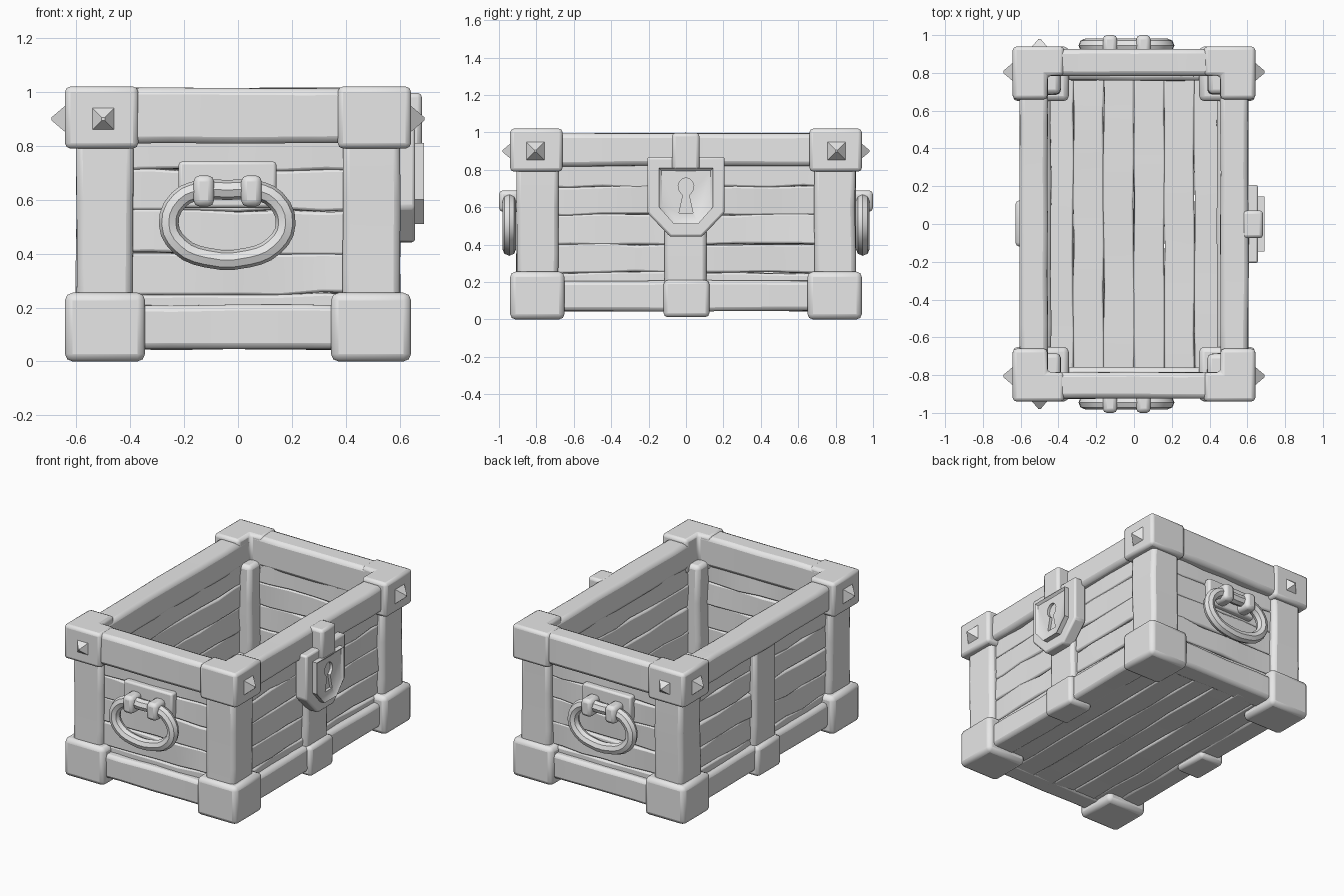
import bpy, bmesh, math, random
from mathutils import Vector, Matrix

random.seed(4)
if "Cube" in bpy.data.objects:
    bpy.data.objects.remove(bpy.data.objects["Cube"], do_unlink=True)

grey = bpy.data.materials.new("plain grey")
grey.use_nodes = True
grey.diffuse_color = (0.8, 0.8, 0.8, 1)
grey.node_tree.nodes["Principled BSDF"].inputs["Base Color"].default_value = (0.8, 0.8, 0.8, 1)


def finish(name, bm, bevel=0.0):
    """Turn a bmesh into an object with softened edges."""
    bmesh.ops.recalc_face_normals(bm, faces=bm.faces)
    mesh = bpy.data.meshes.new(name)
    bm.to_mesh(mesh)
    bm.free()
    mesh.materials.append(grey)
    ob = bpy.data.objects.new(name, mesh)
    bpy.context.collection.objects.link(ob)
    if bevel:
        mod = ob.modifiers.new("soft edges", "BEVEL")
        mod.width = bevel
        mod.segments = 2
        mod.limit_method = "ANGLE"
        mod.angle_limit = math.radians(35)
    return ob


def box(name, x, y, z, bevel=0.02, cuts=0, wobble=0.0):
    """Box between (min, max) pairs; long edges may be cut and wobbled."""
    bm = bmesh.new()
    bmesh.ops.create_cube(bm, size=1)
    size = Vector((x[1] - x[0], y[1] - y[0], z[1] - z[0]))
    mid = Vector((x[1] + x[0], y[1] + y[0], z[1] + z[0])) / 2
    for v in bm.verts:
        v.co = Vector(a * b for a, b in zip(v.co, size)) + mid
    if cuts:
        long = max(size)
        edges = [e for e in bm.edges if e.calc_length() > long * 0.99]
        bmesh.ops.subdivide_edges(bm, edges=edges, cuts=cuts, use_grid_fill=True)
        for v in bm.verts:
            v.co += Vector(random.uniform(-wobble, wobble) for _ in range(3))
    return finish(name, bm, bevel)


def prism(name, outline, place, low, high, bevel=0.0, dish=None):
    """Extrude an outline; place(u, v, depth) gives the position."""
    bm = bmesh.new()
    base = bm.faces.new([bm.verts.new(place(u, v, low)) for u, v in outline])
    out = bmesh.ops.extrude_face_region(bm, geom=[base])
    top = [f for f in out["geom"] if isinstance(f, bmesh.types.BMFace)][0]
    move = place(0, 0, high) - place(0, 0, low)
    bmesh.ops.translate(bm, verts=top.verts, vec=move)
    if dish:
        bmesh.ops.inset_region(bm, faces=[top], thickness=dish[0])
        bmesh.ops.translate(bm, verts=top.verts, vec=-move.normalized() * dish[1])
    return finish(name, bm, bevel)


def span(sign, a, b):
    return tuple(sorted((sign * a, sign * b)))


def stud(name, position, direction):
    """Four-sided pointed stud."""
    bm = bmesh.new()
    bmesh.ops.create_cone(bm, cap_ends=True, segments=4, radius1=0.08,
                          radius2=0.008, depth=0.06)
    turn = Vector(direction).to_track_quat("Z", "Y").to_matrix().to_4x4()
    spin = Matrix.Rotation(math.radians(45), 4, "Z")
    bmesh.ops.transform(bm, verts=bm.verts,
                        matrix=Matrix.Translation(position) @ turn @ spin)
    finish(name, bm)


def flat(u, v, d):
    return Vector((u, v, d))


def side_on(u, v, d):
    return Vector((d, u, v))


# Corner posts, feet and L-shaped top caps
for sx in (-1, 1):
    for sy in (-1, 1):
        tag = ("left" if sx > 0 else "right") + ("_front" if sy < 0 else "_back")
        box("post_" + tag, span(sx, 0.39, 0.6), span(sy, 0.685, 0.905),
            (0.1, 0.85), 0.025, 2, 0.004)
        box("foot_" + tag, span(sx, 0.345, 0.642), span(sy, 0.65, 0.94),
            (0.0, 0.255), 0.028)
        cap = [(0.642, 0.94), (0.642, 0.66), (0.458, 0.66),
               (0.458, 0.785), (0.37, 0.785), (0.37, 0.94)]
        prism("cap_" + tag, [(sx * u, sy * v) for u, v in cap], flat,
              0.79, 1.02, 0.02)
        stud("side_stud_" + tag, (sx * 0.662, sy * 0.805, 0.9), (sx, 0, 0))
        if sx < 0:
            stud("end_stud_" + tag, (-0.5, sy * 0.95, 0.9), (0, sy, 0))

# Rails, planked walls and centre straps
rows = [0.06, 0.25, 0.4, 0.56, 0.71, 0.86]
for s in (-1, 1):
    end = "front" if s < 0 else "back"
    side = "left" if s > 0 else "right"
    box("top_rail_" + end, (-0.5, 0.5), span(s, 0.785, 0.925), (0.81, 1.015), 0.025, 3, 0.003)
    box("bottom_rail_" + end, (-0.5, 0.5), span(s, 0.76, 0.91), (0.045, 0.208), 0.022, 3, 0.004)
    box("top_rail_" + side, span(s, 0.458, 0.605), (-0.8, 0.8), (0.82, 0.995), 0.025, 5, 0.003)
    box("bottom_rail_" + side, span(s, 0.44, 0.6), (-0.8, 0.8), (0.045, 0.208), 0.022, 5, 0.004)
    for i, (low, high) in enumerate(zip(rows, rows[1:])):
        box(f"{end}_plank_{i}", (-0.48, 0.48), span(s, 0.79, 0.865),
            (low, high), 0.01, 5, 0.008)
        box(f"{side}_plank_{i}", span(s, 0.465, 0.56), (-0.8, 0.8),
            (low, high), 0.01, 8, 0.008)
    box("strap_" + side, span(s, 0.5, 0.595), (-0.115, 0.11), (0.1, 0.86), 0.02, 2, 0.003)
    box("strap_foot_" + side, span(s, 0.45, 0.628), (-0.12, 0.125), (0.012, 0.21), 0.022)

# Floor boards
for i in range(6):
    x = -0.48 + i * 0.16
    box(f"floor_board_{i}", (x, x + 0.16), (-0.82, 0.82), (0.05, 0.12), 0.008, 6, 0.005)

# Lock: backing shield, raised shield with keyhole, hasp
def shield(half, top, shoulder, tip, bottom):
    return [(-half, top), (-half, shoulder), (-tip, bottom),
            (tip, bottom), (half, shoulder), (half, top)]


prism("lock_back_plate", shield(0.207, 0.868, 0.57, 0.085, 0.442),
      side_on, 0.57, 0.657, 0.012)
lock = prism("lock_shield", shield(0.145, 0.81, 0.6, 0.065, 0.51),
             side_on, 0.63, 0.69, 0.0, dish=(0.02, 0.014))
arc = [math.radians(a) for a in range(-50, 231, 28)]
keyhole = [(0.042 * math.cos(a), 0.71 + 0.047 * math.sin(a)) for a in arc]
keyhole += [(-0.016, 0.665), (-0.037, 0.57), (0.037, 0.57), (0.016, 0.665)]
cutter = prism("keyhole_cutter", keyhole, side_on, 0.655, 0.72)
cutter.hide_render = True
cut = lock.modifiers.new("keyhole", "BOOLEAN")
cut.operation = "DIFFERENCE"
cut.object = cutter
cut.solver = "EXACT"
bpy.context.view_layer.objects.active = lock
bpy.ops.object.modifier_apply(modifier=cut.name)
bpy.data.objects.remove(cutter, do_unlink=True)
box("hasp", (0.57, 0.683), (-0.075, 0.072), (0.79, 0.997), 0.018)

# Handles: plate, ring and two knuckles at each end
half_ring = [(0.0, 0.636), (0.1, 0.636), (0.18, 0.6), (0.217, 0.51),
             (0.175, 0.43), (0.08, 0.386)]
ring = half_ring + [(-u, v) for u, v in reversed(half_ring[1:])]
for s in (-1, 1):
    end = "front" if s < 0 else "back"
    box("handle_plate_" + end, (-0.22, 0.142), span(s, 0.84, 0.905), (0.57, 0.742), 0.012)
    curve = bpy.data.curves.new("handle_ring_" + end, "CURVE")
    curve.dimensions = "3D"
    curve.bevel_depth = 0.037
    curve.bevel_resolution = 2
    curve.resolution_u = 3
    spline = curve.splines.new("BEZIER")
    spline.bezier_points.add(len(ring) - 1)
    spline.use_cyclic_u = True
    for p, (u, v) in zip(spline.bezier_points, ring):
        p.co = (u - 0.04, s * 0.945, v)
        p.handle_left_type = p.handle_right_type = "AUTO"
    temp = bpy.data.objects.new("ring_path", curve)
    bpy.context.collection.objects.link(temp)
    bpy.context.view_layer.update()
    bm = bmesh.new()
    bm.from_mesh(temp.to_mesh())
    bpy.data.objects.remove(temp, do_unlink=True)
    finish("handle_ring_" + end, bm)
    for x in (-0.127, 0.05):
        box(f"handle_knuckle_{end}_{'right' if x < 0 else 'left'}",
            (x - 0.038, x + 0.038), span(s, 0.88, 1.0), (0.575, 0.69), 0.022)

# Smooth shading with crisp corners
bpy.ops.object.select_all(action="DESELECT")
for ob in bpy.context.collection.objects:
    if ob.type == "MESH" and grey.name in ob.data.materials:
        ob.select_set(True)
        bpy.context.view_layer.objects.active = ob
bpy.ops.object.shade_smooth_by_angle(angle=math.radians(40))
